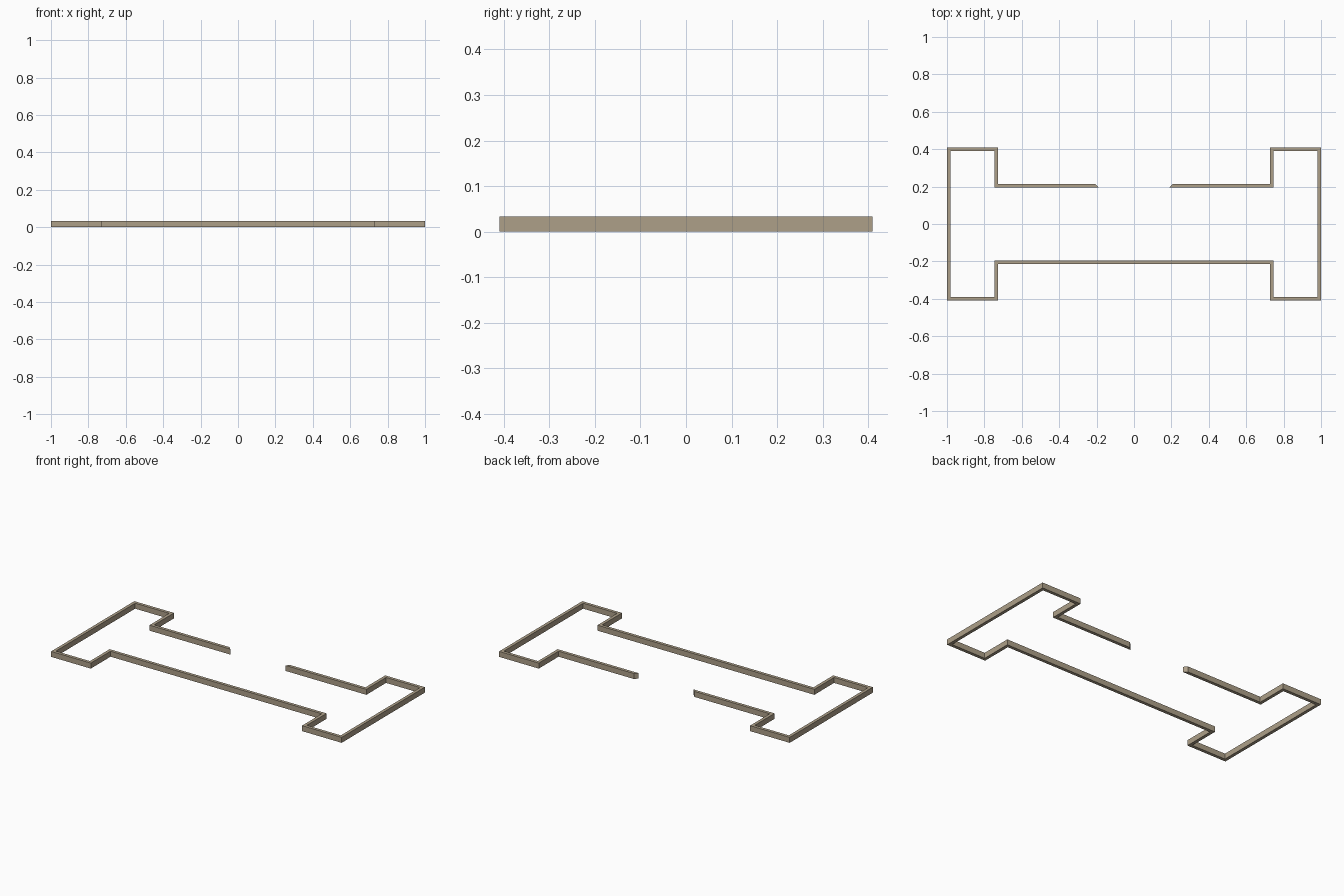
import bpy
import bmesh
from mathutils import Vector

if "Cube" in bpy.data.objects:
    bpy.data.objects.remove(bpy.data.objects["Cube"])

HEIGHT = 0.034
THICK = 0.0195

# Outer outline of the right half, anticlockwise from the front centre to the rear opening
path = [Vector(p) for p in (
    (0, -0.215), (0.727, -0.215), (0.727, -0.409), (1, -0.409),
    (1, 0.409), (0.727, 0.409), (0.727, 0.215), (0.209, 0.215))]
before_start = Vector((-1, -0.215))   # straight through the centre line
after_end = Vector((0.209, 0.409))    # gives the mitred end at the opening


def inward(a, b):
    """Left-hand unit normal of a segment."""
    d = (b - a).normalized()
    return Vector((-d.y, d.x))


def inner_corner(prev, p, nxt):
    """Mitred inner point for an outline corner."""
    n1, n2 = inward(prev, p), inward(p, nxt)
    return p + (n1 + n2) * THICK / (1 + n1.dot(n2))


# Rectangular wall section swept along the outline
bm = bmesh.new()
full = [before_start] + path + [after_end]
rings = []
for prev, p, nxt in zip(full, full[1:], full[2:]):
    q = inner_corner(prev, p, nxt)
    section = ((p.x, p.y, 0), (p.x, p.y, HEIGHT), (q.x, q.y, HEIGHT), (q.x, q.y, 0))
    rings.append([bm.verts.new(c) for c in section])
for a, b in zip(rings, rings[1:]):
    for k in range(4):
        j = (k + 1) % 4
        bm.faces.new((a[k], b[k], b[j], a[j]))
bm.faces.new(reversed(rings[-1]))

mesh = bpy.data.meshes.new("perimeter_wall")
bm.to_mesh(mesh)
bm.free()
wall = bpy.data.objects.new("perimeter_wall", mesh)
bpy.context.collection.objects.link(wall)

# Left half
mirror = wall.modifiers.new("mirror", 'MIRROR')
mirror.use_axis = (True, False, False)
mirror.use_clip = True

mat = bpy.data.materials.new("tan")
mat.diffuse_color = (0.42, 0.35, 0.25, 1)
mat.use_nodes = True
mat.node_tree.nodes["Principled BSDF"].inputs["Base Color"].default_value = mat.diffuse_color
mesh.materials.append(mat)
